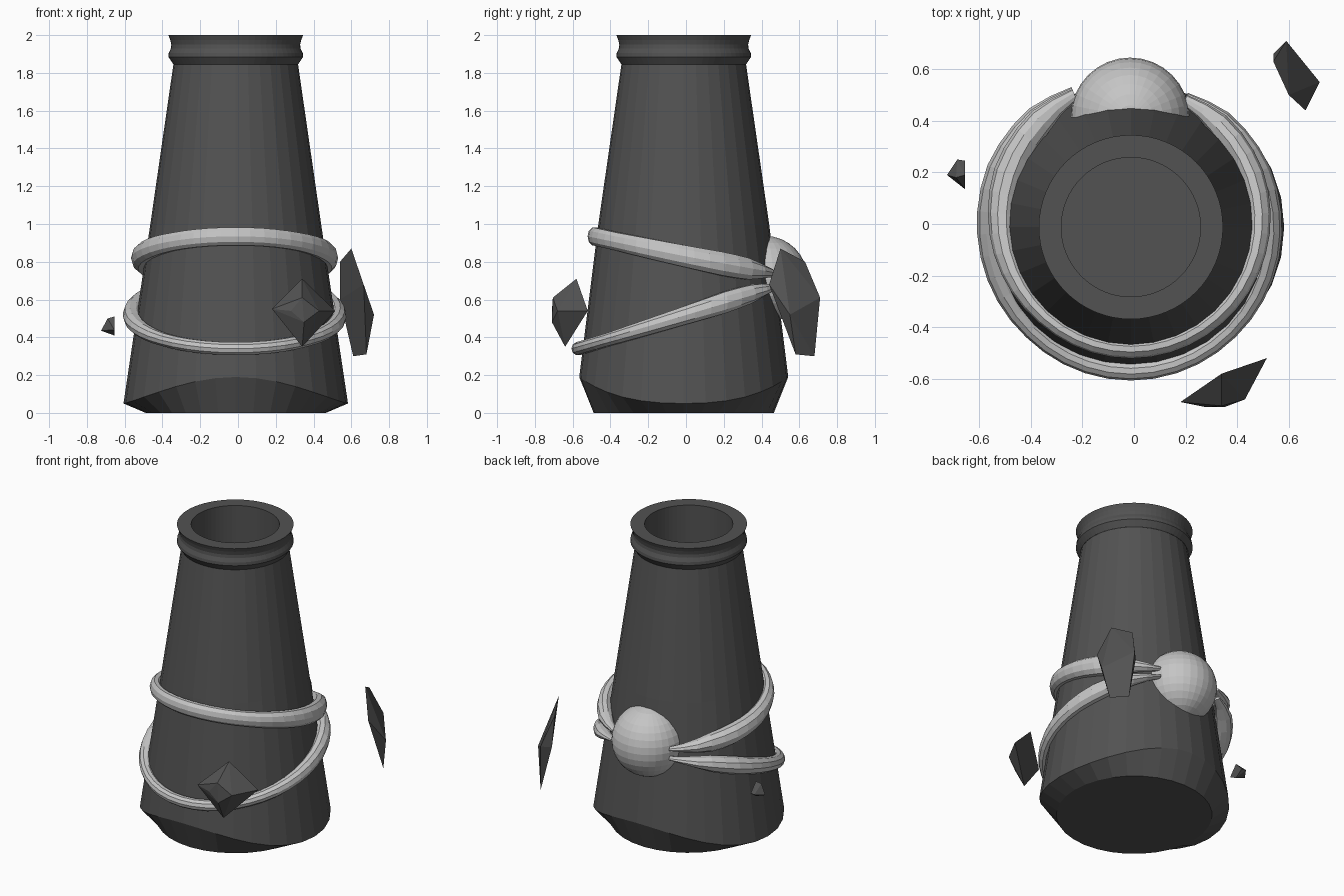
import bpy, bmesh, math
from mathutils import Vector

if "Cube" in bpy.data.objects:
    bpy.data.objects.remove(bpy.data.objects["Cube"])

CX, CY = -0.012, -0.012          # tower axis


def material(name, v):
    m = bpy.data.materials.new(name)
    m.diffuse_color = (v, v, v, 1)
    m.use_nodes = True
    m.node_tree.nodes["Principled BSDF"].inputs["Base Color"].default_value = m.diffuse_color
    return m


DARK = material("dark grey", 0.085)
LIGHT = material("light grey", 0.56)


def finish(bm, name, mat):
    bmesh.ops.recalc_face_normals(bm, faces=bm.faces[:])
    me = bpy.data.meshes.new(name)
    bm.to_mesh(me)
    bm.free()
    me.materials.append(mat)
    ob = bpy.data.objects.new(name, me)
    bpy.context.collection.objects.link(ob)
    return ob


def skin(bm, rings, close=False):
    """Bridge successive closed rings of points; cap the ends unless close."""
    vs = [[bm.verts.new(p) for p in r] for r in rings]
    n = len(vs[0])
    pairs = list(zip(vs, vs[1:])) + ([(vs[-1], vs[0])] if close else [])
    for a, b in pairs:
        for i in range(n):
            j = (i + 1) % n
            bm.faces.new((a[i], a[j], b[j], b[i]))
    if not close:
        bm.faces.new(vs[0])
        bm.faces.new(vs[-1])


def circle(r, z, n):
    """Ring whose height may be a function of the angle from the front."""
    out = []
    for i in range(n):
        a = 2 * math.pi * i / n
        zz = z(a) if callable(z) else z
        rr = r(zz) if callable(r) else r
        out.append((CX + rr * math.sin(a), CY - rr * math.cos(a), zz))
    return out


def body_r(z):
    return 0.33 + (1.85 - z) * 0.1435


def wavy(a):
    return 0.05 + 0.14 * abs(math.cos(a)) ** 2.4


# Tower body: chamfered wavy foot, tapered wall, grooved rim and bore
bm = bmesh.new()
N = 32
skin(bm, [
    circle(0.477, 0, N),
    circle(lambda z: body_r(z) + 0.006 - 0.15 * (z - 0.05), wavy, N),
    circle(body_r, 1.0, N),
    circle(0.33, 1.845, N),
])
finish(bm, "tower_body", DARK)

bm = bmesh.new()
rim = [(0.33, 1.845), (0.357, 1.885), (0.355, 1.905), (0.343, 1.93), (0.341, 1.95),
       (0.347, 1.975), (0.357, 2.0), (0.27, 2.0), (0.27, 0.8)]
skin(bm, [circle(r, z, 64) for r, z in rim])
# remove the hidden cap under the rim so the bore stays open
bm.faces.ensure_lookup_table()
cap = [f for f in bm.faces if len(f.verts) > 4 and f.calc_center_median().z > 1.5]
bmesh.ops.delete(bm, geom=cap, context='FACES')
ob = finish(bm, "rim_and_bore", DARK)
for f in ob.data.polygons:       # normals face outside the solid material
    c = f.center
    radial = Vector((c.x - CX, c.y - CY, 0))
    inner = radial.length < 0.275
    want = Vector((0, 0, 1)) if abs(f.normal.z) > 0.9 else (-radial if inner else radial)
    if f.normal.dot(want) < 0:
        f.flip()

# open the top of the tower body
me = bpy.data.objects["tower_body"].data
bm = bmesh.new()
bm.from_mesh(me)
cap = [f for f in bm.faces if len(f.verts) > 4 and f.calc_center_median().z > 1]
bmesh.ops.delete(bm, geom=cap, context='FACES')
bm.to_mesh(me)
bm.free()

# Ball half sunk in the back
bm = bmesh.new()
bmesh.ops.create_uvsphere(bm, u_segments=32, v_segments=16, radius=0.23)
bmesh.ops.translate(bm, verts=bm.verts[:], vec=(-0.015, 0.415, 0.708))
bmesh.ops.bisect_plane(bm, geom=bm.verts[:] + bm.edges[:] + bm.faces[:],
                       plane_co=(0, 0.29, 0), plane_no=(0, 1, 0), clear_inner=True)
finish(bm, "ball", LIGHT)


# Bands wrapping the front and tapering to points beside the ball
def band(name, z_front, z_back, h0, h1):
    bm = bmesh.new()
    rings = []
    steps = 36
    end = math.radians(157)
    for i in range(steps + 1):
        a = -end + 2 * end * i / steps
        t = (1 - math.cos(a)) / (1 - math.cos(end))
        z = z_front + (z_back - z_front) * t
        u = abs(a) / end
        swell = max(0, 1 - abs(u - 0.72) / 0.45)
        taper = min(1, 0.2 + (1 - u) / 0.22)
        h = (h0 + (h1 - h0) * swell) * taper
        side = 1.25 if a < 0 else 0.75          # left side bulges more
        w = (0.036 + 0.02 * swell * side) * min(1, taper + 0.3)
        r = body_r(z) + 0.012 + 0.045 * u ** 3 * side
        ring = []
        for k in range(10):
            b = 2 * math.pi * k / 10
            rr = r + w * math.cos(b)
            ring.append((CX + rr * math.sin(a), CY - rr * math.cos(a),
                         z + h * math.sin(b)))
        rings.append(ring)
    skin(bm, rings)
    finish(bm, name, LIGHT)


band("upper_band", 0.935, 0.735, 0.05, 0.066)
band("lower_band", 0.34, 0.675, 0.036, 0.06)


# Floating stone shards
def shard(name, pts):
    bm = bmesh.new()
    for p in pts:
        bm.verts.new(p)
    bmesh.ops.convex_hull(bm, input=bm.verts[:])
    bmesh.ops.dissolve_limit(bm, angle_limit=0.05, verts=bm.verts[:], edges=bm.edges[:])
    finish(bm, name, DARK)


shard("large_shard", [(.60, .50, .87), (.54, .63, .80), (.59, .71, .61), (.61, .68, .30),
                      (.68, .58, .31), (.665, .44, .68), (.72, .55, .52), (.54, .66, .60)])
shard("front_shard", [(.34, -.58, .71), (.515, -.52, .54), (.34, -.64, .35), (.18, -.69, .55),
                      (.34, -.705, .61), (.43, -.68, .54), (.35, -.71, .48), (.28, -.71, .54)])
shard("small_shard", [(-.655, .245, .45), (-.655, .135, .44), (-.655, .19, .51),
                      (-.655, .19, .41), (-.725, .19, .435), (-.685, .25, .45),
                      (-.69, .18, .50)])
